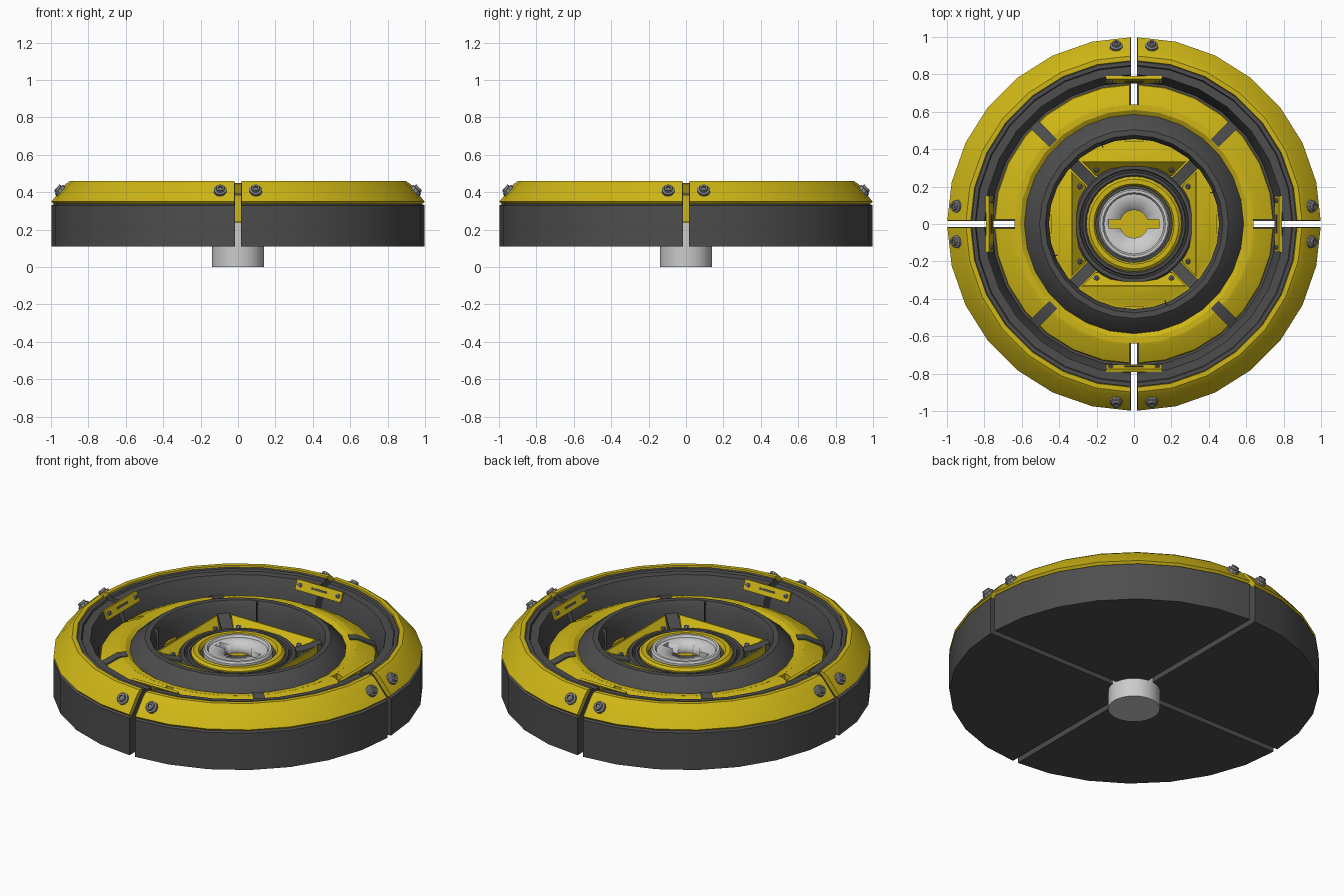
import bpy, bmesh, math
from math import sin, cos, pi, radians
from mathutils import Matrix, Vector

if "Cube" in bpy.data.objects:
    bpy.data.objects.remove(bpy.data.objects["Cube"])

SIDES = 28
GAP = 0.017


def material(name, rgb):
    m = bpy.data.materials.new(name)
    m.diffuse_color = (*rgb, 1)
    m.use_nodes = True
    m.node_tree.nodes["Principled BSDF"].inputs["Base Color"].default_value = m.diffuse_color
    return m


YELLOW = material("yellow_paint", (0.62, 0.47, 0.008))
DARK = material("dark_metal", (0.075, 0.075, 0.075))
BOLT = material("bolt_metal", (0.25, 0.25, 0.26))


def finish(name, bm, mat=None, angle=28):
    bmesh.ops.remove_doubles(bm, verts=bm.verts, dist=1e-5)
    bmesh.ops.recalc_face_normals(bm, faces=bm.faces)
    me = bpy.data.meshes.new(name)
    bm.to_mesh(me)
    bm.free()
    me.shade_smooth()
    me.set_sharp_from_angle(angle=radians(angle))
    if mat:
        me.materials.append(mat)
    ob = bpy.data.objects.new(name, me)
    bpy.context.collection.objects.link(ob)
    return ob


def sweep(profile, steps, n):
    # closed (r, z) profile carried around z through the given steps
    bm = bmesh.new()
    rows = [[bm.verts.new((r * cos(2 * pi * s / n), r * sin(2 * pi * s / n), z))
             for r, z in profile] for s in steps]
    k = len(profile)
    for a, b in zip(rows, rows[1:]):
        for i in range(k):
            j = (i + 1) % k
            bm.faces.new((a[i], b[i], b[j], a[j]))
    return bm


def ring(name, profile, mat=None, n=SIDES):
    return finish(name, sweep(profile, range(n + 1), n), mat)


def copies(ob, count=4):
    for i in range(1, count):
        c = ob.copy()
        c.name = f"{ob.name}_{i + 1}"
        c.matrix_world = Matrix.Rotation(2 * pi * i / count, 4, 'Z') @ ob.matrix_basis
        bpy.context.collection.objects.link(c)


def quarters(name, profile, mat, gap=GAP):
    # quarter ring trimmed parallel to the axes, so a straight gap remains
    bm = sweep(profile, range(-1, SIDES // 4 + 2), SIDES)
    for no in ((1, 0, 0), (0, 1, 0)):
        bmesh.ops.bisect_plane(bm, geom=bm.verts[:] + bm.edges[:] + bm.faces[:],
                               plane_co=Vector(no) * gap, plane_no=no, clear_inner=True)
    bmesh.ops.holes_fill(bm, edges=[e for e in bm.edges if e.is_boundary], sides=0)
    copies(finish(name, bm, mat))


def prisms(name, profile, half, mat, angle=0, miter=0):
    # (r, z) profile extruded sideways, repeated four times around z
    bm = bmesh.new()
    r0 = profile[0][0]
    a, b = [[bm.verts.new((r, s * (half + miter * (r - r0)), z)) for r, z in profile]
            for s in (-1, 1)]
    k = len(profile)
    bm.faces.new(a)
    bm.faces.new(b)
    for i in range(k):
        j = (i + 1) % k
        bm.faces.new((a[i], a[j], b[j], b[i]))
    ob = finish(name, bm, mat)
    ob.matrix_basis = Matrix.Rotation(radians(angle), 4, 'Z')
    copies(ob)


def bolts(name, r, side, z, normal, size):
    # stepped bolt head with a hollow, a pair on each of the four sides
    prof = [(0, -.3), (1, -.3), (1, .25), (.72, .35), (.65, .75),
            (.36, .75), (.36, .4), (0, .4)]
    for s in (-1, 1):
        ob = ring(name, [(p * size, h * size) for p, h in prof], BOLT, 10)
        turn = Vector((0, 0, 1)).rotation_difference(Vector(normal)).to_matrix().to_4x4()
        ob.matrix_basis = Matrix.Translation((r, s * side, z)) @ turn
        copies(ob)


# Outer body: four dark quarters and their yellow bevelled rims
quarters("body_quarter", [(.10, .11), (1, .11), (1, .33), (.97, .342), (.89, .435),
                          (.87, .452), (.85, .452), (.845, .44), (.80, .44),
                          (.76, .34), (.76, .24), (.10, .24)], DARK)
quarters("rim_quarter", [(.95, .335), (.985, .335), (1, .35), (.925, .442), (.90, .46),
                         (.875, .46), (.87, .44), (.94, .36)], YELLOW, .02)
bolts("rim_bolt", .95, .095, .408, (.75, 0, .66), .034)

# Bridge clips across the gaps
prisms("bridge_clip", [(.763, .39), (.75, .397), (.775, .45), (.79, .445)], .15, YELLOW)
bolts("clip_bolt", .763, .125, .425, (-.9, 0, .43), .014)
prisms("clip_slot", [(.76, .42), (.757, .421), (.762, .431), (.765, .43)], .05, DARK)

# Yellow middle ring: solid inner band and slotted sloping skirt
ring("middle_band", [(.58, .24), (.58, .365), (.61, .385), (.64, .385), (.64, .24)], YELLOW)
quarters("middle_skirt", [(.638, .24), (.638, .385), (.66, .38), (.745, .335),
                          (.75, .325), (.75, .24)], YELLOW, .023)
prisms("skirt_tab", [(.61, .25), (.61, .39), (.66, .387), (.755, .337), (.765, .25)],
       .03, DARK, 45)

# Dark inner ring and recessed yellow floor
ring("inner_ring", [(.455, .24), (.455, .40), (.475, .44), (.505, .44),
                    (.585, .372), (.592, .355), (.592, .24)], DARK)
ring("recess_floor", [(.0, .235), (.46, .235), (.46, .26), (.43, .265), (.385, .285),
                      (.30, .29), (0, .29)], YELLOW)
prisms("recess_tab", [(.44, .25), (.44, .30), (.478, .30), (.478, .25)], .05, YELLOW)
prisms("tab_notch", [(.44, .30), (.44, .442), (.476, .442), (.476, .30)], .003, DARK, 22)

# Sloped plates and diagonal spokes around the hub
prisms("sloped_plate", [(.26, .25), (.26, .30), (.33, .372), (.338, .372), (.338, .25)],
       .205, YELLOW, 0, 1)
bolts("plate_bolt", .29, .2, .332, (-.7, 0, .7), .016)
prisms("hub_spoke", [(.30, .25), (.30, .338), (.36, .345), (.46, .375), (.46, .25)],
       .032, DARK, 45)

# Hub rings
ring("hub_ring", [(.25, .24), (.25, .338), (.262, .348), (.275, .348), (.28, .335),
                  (.288, .335), (.293, .348), (.312, .348), (.322, .335), (.322, .24)], DARK, 32)
ring("hub_collar", [(.205, .24), (.205, .35), (.215, .365), (.24, .365),
                    (.255, .352), (.255, .24)], YELLOW, 32)
ring("hub_seal", [(.18, .28), (.18, .335), (.21, .335), (.21, .28)], DARK, 32)

# Central post and keyed cap
ring("centre_post", [(0, 0), (.14, 0), (.14, .24), (0, .24)], None, 32)
cap = ring("keyed_cap", [(0, .28), (.19, .28), (.19, .365), (.182, .375), (.168, .375),
                         (.16, .362), (0, .362)], None, 32)
ring("cap_floor", [(0, .27), (.15, .27), (.15, .31), (0, .31)], YELLOW, 32)

# Key-shaped opening cut in the cap
hole = ring("key_hole_cutter", [(0, .2), (.075, .2), (.075, .5), (0, .5)], None, 24)
bm = bmesh.new()
bmesh.ops.create_cube(bm, size=1)
bmesh.ops.transform(bm, verts=bm.verts,
                    matrix=Matrix.Translation((0, 0, .35)) @ Matrix.Diagonal((.27, .05, .3, 1)))
slot = finish("key_slot_cutter", bm)
for cutter in (hole, slot):
    mod = cap.modifiers.new("key_cut", 'BOOLEAN')
    mod.operation = 'DIFFERENCE'
    mod.solver = 'EXACT'
    mod.object = cutter
    cutter.hide_render = True
    cutter.hide_set(True)
